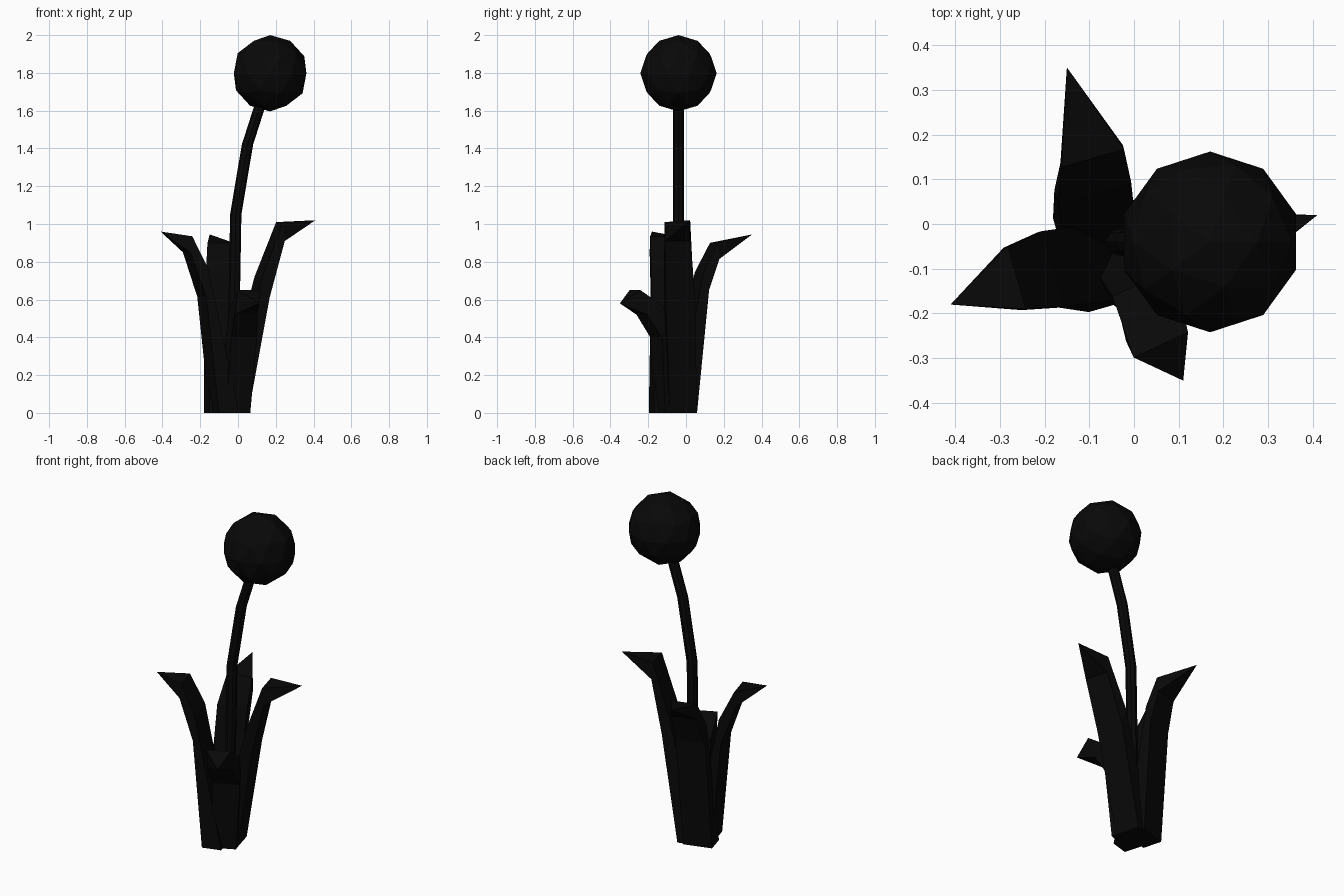
import bpy, bmesh, math
from mathutils import Vector

if "Cube" in bpy.data.objects:
    bpy.data.objects.remove(bpy.data.objects["Cube"])

black = bpy.data.materials.new("matte black")
black.diffuse_color = (0.0025, 0.0025, 0.0025, 1)
black.use_nodes = True
black.node_tree.nodes["Principled BSDF"].inputs["Base Color"].default_value = black.diffuse_color


def finish(bm, name):
    bmesh.ops.recalc_face_normals(bm, faces=bm.faces)
    mesh = bpy.data.meshes.new(name)
    bm.to_mesh(mesh)
    bm.free()
    mesh.materials.append(black)
    obj = bpy.data.objects.new(name, mesh)
    bpy.context.collection.objects.link(obj)
    return obj


def loft(name, rings, tip=None):
    """Skin successive rings of points, ending in a cap or a pointed tip."""
    bm = bmesh.new()
    vs = [[bm.verts.new(p) for p in r] for r in rings]
    n = len(vs[0])
    for a, b in zip(vs, vs[1:]):
        for i in range(n):
            j = (i + 1) % n
            bm.faces.new((a[i], a[j], b[j], b[i]))
    bm.faces.new(vs[0])
    if tip:
        t = bm.verts.new(tip)
        for i in range(n):
            bm.faces.new((vs[-1][i], vs[-1][(i + 1) % n], t))
    else:
        bm.faces.new(vs[-1])
    return finish(bm, name)


def leaf(name, angle, sections, tip):
    """Each section: inner centre x, y, z, width, outward offset, drop."""
    a = math.radians(angle)
    out = Vector((math.cos(a), math.sin(a), 0))
    side = Vector((-out.y, out.x, 0))
    rings = []
    for x, y, z, w, o, d in sections:
        c = Vector((x, y, z))
        s = side * w / 2
        off = out * o - Vector((0, 0, d))
        rings.append([c - s, c + s, c + s + off, c - s + off])
    loft(name, rings, tip)


# Four thick bent leaves arranged as a pinwheel
leaf("left_leaf", 196, [(-.02, -.08, 0, .18, .11, 0),
                        (-.182, -.10, .765, .175, .01, .15),
                        (-.262, -.12, .935, .145, .01, .085)], (-.41, -.18, .96))
leaf("right_leaf", 15, [(-.08, -.045, 0, .15, .12, 0),
                        (.108, -.04, .72, .16, .04, .11),
                        (.22, -.045, 1.01, .14, .01, .10)], (.41, .02, 1.02))
leaf("back_leaf", 106, [(-.07, -.075, 0, .165, .115, 0),
                        (-.088, .07, .745, .17, .03, .095),
                        (-.092, .147, .90, .145, .01, .085)], (-.15, .35, .945))
leaf("front_leaf", -65, [(-.045, -.04, 0, .14, .11, 0),
                         (.02, -.13, .55, .15, .03, .15),
                         (.06, -.27, .65, .134, -.04, .13)], (.11, -.35, .58))

# Curved stem
path = [(-.04, 0), (-.018, .7), (-.012, 1.05), (.05, 1.42), (.13, 1.67)]
loft("stem", [[(x + .03 * math.cos(k * math.pi / 4), -.04 + .03 * math.sin(k * math.pi / 4), z)
               for k in range(8)] for x, z in path])

# Faceted ball-shaped bloom
bm = bmesh.new()
bmesh.ops.create_icosphere(bm, subdivisions=2, radius=.202)
bmesh.ops.translate(bm, verts=bm.verts, vec=(.17, -.04, 1.798))
finish(bm, "bloom")
